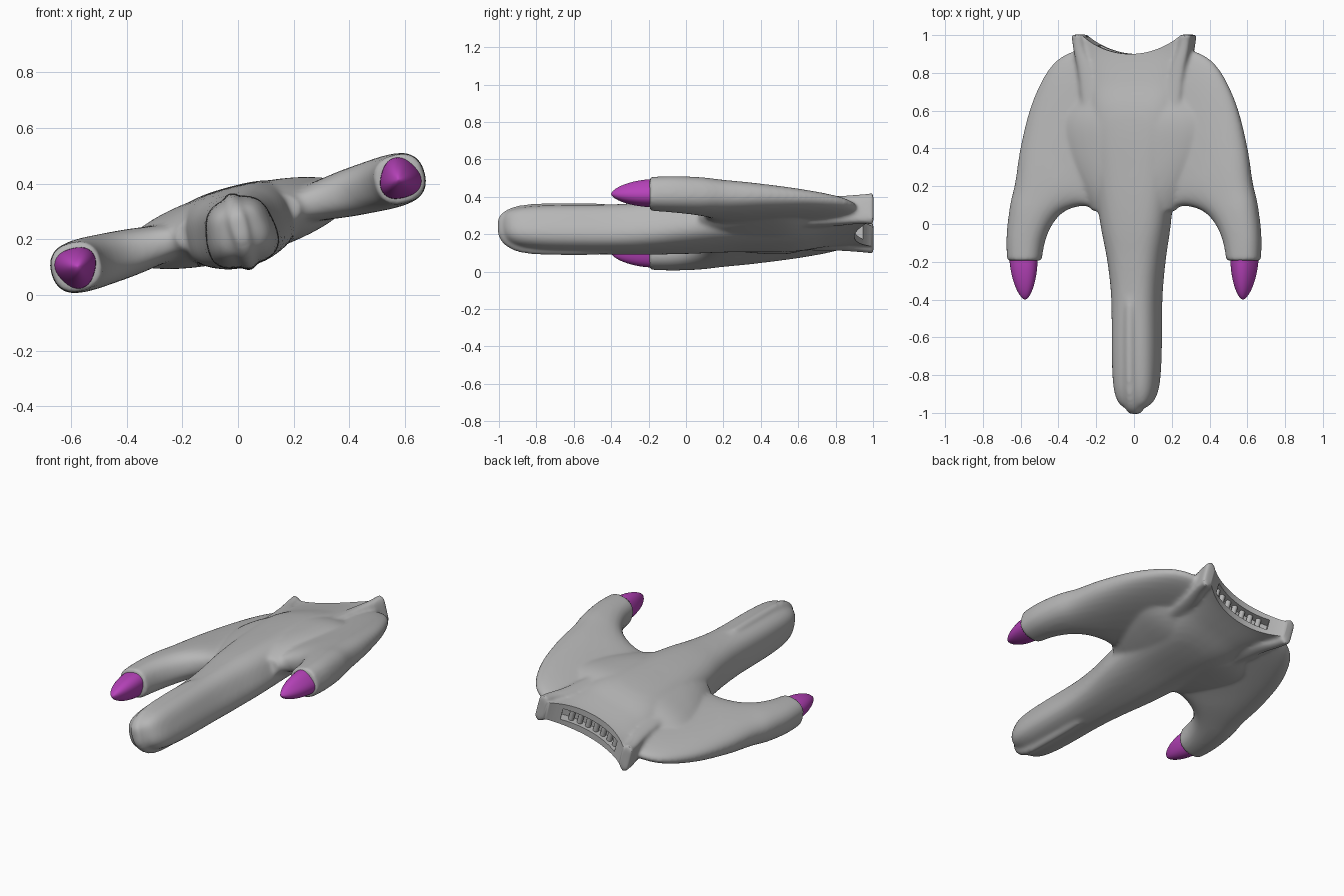
import bpy, bmesh, math
from mathutils import Matrix, Vector

if "Cube" in bpy.data.objects:
    bpy.data.objects.remove(bpy.data.objects["Cube"])

TILT = Matrix.Translation((0, 0, 0.258)) @ Matrix.Rotation(math.radians(-15.2), 4, 'Y')


def material(name, rgb):
    m = bpy.data.materials.new(name)
    m.diffuse_color = (*rgb, 1)
    m.use_nodes = True
    m.node_tree.nodes["Principled BSDF"].inputs["Base Color"].default_value = m.diffuse_color
    return m


GREY = material("hull grey", (0.47, 0.47, 0.47))
PURPLE = material("claw purple", (0.47, 0.055, 0.49))


def power(v, p):
    return math.copysign(abs(v) ** (2 / p), v)


def loft(bm, rings):
    """Skin closed rings of equal length and cap both ends."""
    vs = [[bm.verts.new(c) for c in r] for r in rings]
    n = len(vs[0])
    for a, b in zip(vs, vs[1:]):
        for i in range(n):
            j = (i + 1) % n
            bm.faces.new((a[i], a[j], b[j], b[i]))
    bm.faces.new(vs[0])
    bm.faces.new(vs[-1])


def section(y, w, top, bot, p=2.8, cx=0, taper=0.0, n=40):
    """Superellipse ring across y, with different top and bottom heights."""
    ring = []
    for i in range(n):
        a = 2 * math.pi * i / n
        s = power(math.sin(a), p)
        z = s * (top if s > 0 else bot)
        ring.append((cx + w * power(math.cos(a), p) * (1 - taper * z / 0.15), y, z))
    return ring


def rail_ring(inner, outer, h, p=2.4, n=32):
    """Upright superellipse ring spanning an inner and an outer rail point."""
    i0, o0 = Vector((*inner, 0)), Vector((*outer, 0))
    mid, half = (i0 + o0) / 2, (o0 - i0) / 2
    return [mid + half * power(math.cos(2 * math.pi * k / n), p)
            + Vector((0, 0, h * power(math.sin(2 * math.pi * k / n), p))) for k in range(n)]


def smooth_samples(rows, steps=6):
    """Catmull-Rom interpolation through rows of numbers."""
    out = []
    for i in range(len(rows) - 1):
        a, b = rows[max(i - 1, 0)], rows[i]
        c, d = rows[i + 1], rows[min(i + 2, len(rows) - 1)]
        for k in range(steps):
            t = k / steps
            out.append([0.5 * (2 * q + (r - o) * t + (2 * o - 5 * q + 4 * r - s) * t * t
                               + (3 * q - o - 3 * r + s) * t ** 3)
                        for o, q, r, s in zip(a, b, c, d)])
    out.append(list(rows[-1]))
    return out


def make(name, bm, mat):
    bmesh.ops.recalc_face_normals(bm, faces=bm.faces)
    me = bpy.data.meshes.new(name)
    bm.to_mesh(me)
    bm.free()
    me.materials.append(mat)
    ob = bpy.data.objects.new(name, me)
    bpy.context.collection.objects.link(ob)
    return ob


def activate(ob):
    bpy.ops.object.select_all(action='DESELECT')
    ob.select_set(True)
    bpy.context.view_layer.objects.active = ob


def finish(ob, angle=40):
    ob.data.transform(TILT)
    activate(ob)
    bpy.ops.object.shade_smooth_by_angle(angle=math.radians(angle))


bm = bmesh.new()

# Central body and long nose: y, half width, top, bottom, taper
body = [(1.0, .318, .074, .074, 0), (.9, .305, .074, .074, 0), (.75, .265, .095, .095, 0),
        (.56, .245, .130, .130, 0), (.25, .215, .132, .136, .05), (0, .182, .124, .150, .12),
        (-.2, .145, .108, .158, .2), (-.4, .124, .096, .160, .25), (-.7, .121, .092, .156, .25),
        (-.86, .112, .083, .142, .25), (-.94, .088, .064, .114, .25), (-.975, .05, .04, .075, .2)]
loft(bm, [section(y, w, t, b, 2.8, 0, k) for y, w, t, b, k in smooth_samples(body)])

# Narrow keel ridge wrapping the nose
keel = [(-.3, .03, .08, .13), (-.45, .034, .108, .172), (-.7, .036, .112, .176),
        (-.88, .038, .100, .162), (-.97, .038, .066, .118), (-1.006, .028, .024, .06)]
loft(bm, [section(y, w, t, b) for y, w, t, b in smooth_samples(keel)])

# Broad shoulder swelling that eases the body into the arms
swell = [(.07, .23, .095), (.2, .31, .118), (.38, .40, .126), (.55, .42, .124), (.7, .32, .09), (.8, .2, .07)]
loft(bm, [section(y, w, h, h, 2) for y, w, h in smooth_samples(swell)])

# Arms sweeping into wings: inner x, y, outer x, y, half height
arm = [(.512, -.195, .692, -.195, .088), (.492, -.09, .694, -.06, .094), (.45, 0, .675, .1, .096),
       (.385, .065, .648, .22, .093), (.29, .095, .617, .42, .087), (.2, .085, .555, .65, .076),
       (.1, .1, .46, .83, .066), (.04, .25, .35, .91, .058), (0, .4, .25, .91, .055)]
for s in (-1, 1):
    loft(bm, [rail_ring((s * a, b), (s * c, d), h) for a, b, c, d, h in smooth_samples(arm)])
    # Rear corner posts, running forward as a shoulder crease
    post = [(.62, .05, .085, .225), (.8, .045, .08, .25), (.92, .034, .08, .285), (1.003, .030, .086, .300)]
    loft(bm, [section(y, w, h, h, 4, s * x) for y, w, h, x in smooth_samples(post)])

hull = make("hull", bm, GREY)
activate(hull)
mod = hull.modifiers.new("fuse", 'REMESH')
mod.mode = 'VOXEL'
mod.voxel_size = 0.0105
mod = hull.modifiers.new("blend", 'SMOOTH')
mod.factor = 0.5
mod.iterations = 12
for name in ("fuse", "blend"):
    bpy.ops.object.modifier_apply(modifier=name)

# Concave stern and its exhaust slot
CY = 1.32


def arc(r, a, n):
    return [(r * math.sin(a * (2 * i / n - 1)), CY - r * math.cos(a * (2 * i / n - 1))) for i in range(n + 1)]


def prism(name, outline, h):
    bm = bmesh.new()
    loft(bm, [[(x, y, z) for x, y in outline] for z in (-h, h)])
    ob = make(name, bm, GREY)
    ob.hide_render = True
    return ob


cutters = [prism("stern_cutter", arc(.42, math.pi * .99, 120), .3),
           prism("slot_cutter", arc(.475, math.radians(27), 24) + arc(.38, math.radians(27), 24)[::-1], .036)]
for c in cutters:
    activate(hull)
    mod = hull.modifiers.new("cut", 'BOOLEAN')
    mod.operation = 'DIFFERENCE'
    mod.solver = 'EXACT'
    mod.object = c
    bpy.ops.object.modifier_apply(modifier="cut")
    bpy.data.objects.remove(c)
finish(hull)

# Upright bars inside the slot
bm = bmesh.new()
for i in range(-3, 4):
    a = math.radians(i * 6.6)
    pos = Matrix.Translation((.456 * math.sin(a), CY - .456 * math.cos(a), 0))
    bmesh.ops.create_cone(bm, cap_ends=True, segments=16, radius1=.016, radius2=.016, depth=.08, matrix=pos)
finish(make("exhaust_bars", bm, GREY))

# Claws: rounded three-sided cones with a blunt tip
for s, name in ((-1, "left_claw"), (1, "right_claw")):
    bm = bmesh.new()
    rings = []
    for k in range(17):
        t = math.sin(math.pi / 2 * k / 16)
        r = .074 * max(1 - t ** 1.8, 0.001) ** .6
        ring = []
        for i in range(36):
            a = 2 * math.pi * i / 36
            q = r * (1 + .07 * math.cos(3 * (a + math.pi / 6)))
            # the two claws are half-turn copies of each other
            ring.append((s * (.603 - .006 * t + q * math.cos(a)), -.175 - .225 * t, s * q * math.sin(a)))
        rings.append(ring)
    loft(bm, rings)
    finish(make(name, bm, PURPLE))
